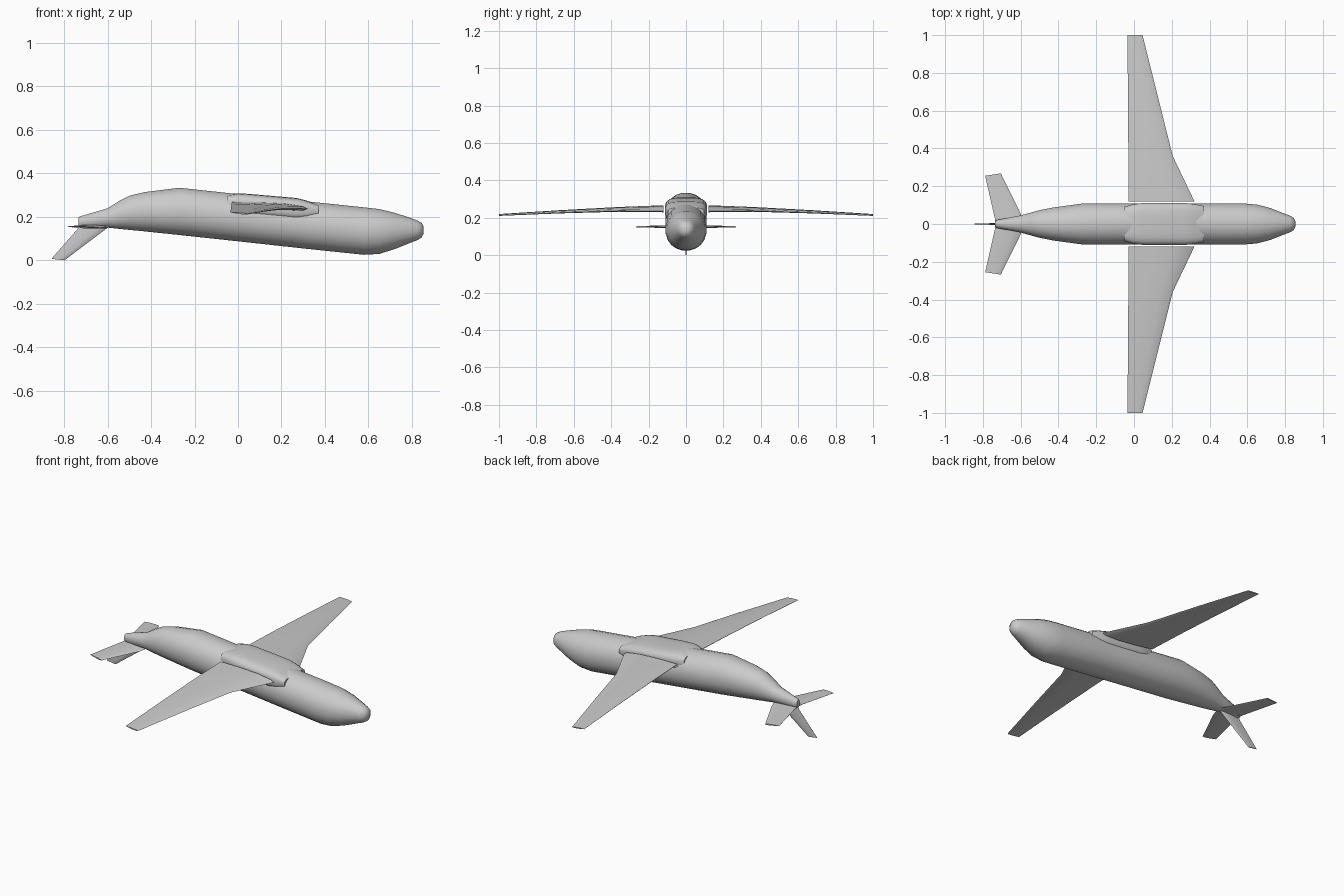
import bpy, bmesh, math
from mathutils import Vector

cube = bpy.data.objects.get("Cube")
if cube:
    bpy.data.objects.remove(cube, do_unlink=True)

grey = bpy.data.materials.new("light grey")
grey.use_nodes = True
colour = (0.6, 0.6, 0.6, 1)
grey.diffuse_color = colour
grey.node_tree.nodes["Principled BSDF"].inputs["Base Color"].default_value = colour


def skin(name, rings, angle=30, mirror=False):
    """Join equal rings of points into a closed, smooth shaded body."""
    bm = bmesh.new()
    loops = [[bm.verts.new(p) for p in ring] for ring in rings]
    n = len(loops[0])
    for a, b in zip(loops, loops[1:]):
        for i in range(n):
            j = (i + 1) % n
            bm.faces.new((a[i], a[j], b[j], b[i]))
    bm.faces.new(loops[0])
    bm.faces.new(loops[-1])
    bmesh.ops.recalc_face_normals(bm, faces=bm.faces)
    mesh = bpy.data.meshes.new(name)
    bm.to_mesh(mesh)
    bm.free()
    mesh.materials.append(grey)
    ob = bpy.data.objects.new(name, mesh)
    bpy.context.collection.objects.link(ob)
    bpy.ops.object.select_all(action="DESELECT")
    ob.select_set(True)
    bpy.context.view_layer.objects.active = ob
    bpy.ops.object.shade_smooth_by_angle(angle=math.radians(angle))
    if mirror:
        mod = ob.modifiers.new("Mirror", "MIRROR")
        mod.use_axis = (False, True, False)
    return ob


def oval(x, bottom, top, half_width, power=2.0, sides=20):
    """Cross-section across x; a higher power makes it squarer."""
    zc, hz = (bottom + top) / 2, (top - bottom) / 2
    ring = []
    for i in range(sides):
        t = math.tau * (i + 0.5) / sides
        c, s = math.cos(t), math.sin(t)
        ring.append((x,
                     half_width * math.copysign(abs(c) ** (2 / power), c),
                     zc + hz * math.copysign(abs(s) ** (2 / power), s)))
    return ring


def foil(lead, trail, thick, normal):
    """Thin wing section from leading to trailing edge."""
    a, b, n = Vector(lead), Vector(trail), Vector(normal)
    shape = [(0, 0), (.06, .3), (.3, .5), (.65, .35), (1, .04),
             (1, -.04), (.65, -.35), (.3, -.5), (.06, -.3)]
    return [a.lerp(b, t) + n * (h * thick) for t, h in shape]


# Fuselage: x, bottom, top, half width
hull = [(-0.735, .155, .198, .014), (-0.725, .150, .203, .022),
        (-0.60, .150, .240, .046), (-0.55, .144, .272, .060),
        (-0.50, .139, .298, .074), (-0.43, .132, .315, .088),
        (-0.27, .115, .335, .110), (0.0, .086, .306, .110),
        (0.33, .050, .271, .110), (0.58, .024, .245, .110),
        (0.65, .028, .237, .104), (0.72, .050, .220, .086),
        (0.79, .078, .197, .058), (0.825, .092, .184, .045),
        (0.845, .104, .173, .033), (0.855, .124, .153, .014)]
skin("fuselage", [oval(*s, power=2.1) for s in hull], 35)

# Squarer fairing where the wings meet the fuselage
saddle = [(-0.05, .215, .300, .092), (0.0, .205, .309, .106),
          (0.05, .198, .306, .112), (0.27, .180, .287, .112),
          (0.32, .185, .274, .106), (0.37, .200, .255, .096)]
skin("wing_fairing", [oval(*s, power=3.6) for s in saddle], 35)

# Main wings, drooping toward the tips
up = (0, 0, 1)
wing = [foil((.32, .12, .237), (-.028, .12, .266), .030, up),
        foil((.205, .36, .238), (-.030, .36, .257), .022, up),
        foil((.125, .68, .227), (-.032, .68, .240), .014, up),
        foil((.045, 1.0, .212), (-.035, 1.0, .220), .007, up)]
skin("wings", wing, 30, mirror=True)

# Tailplane
tail = [foil((-.59, .02, .153), (-.735, .005, .160), .014, up),
        foil((-.60, .055, .150), (-.737, .030, .160), .013, up),
        foil((-.705, .268, .149), (-.788, .255, .156), .007, up)]
skin("tailplane", tail, 30, mirror=True)

# Tail fin, hanging below
fin = [foil((-.585, 0, .165), (-.73, 0, .170), .014, (0, 1, 0)),
       foil((-.60, 0, .150), (-.738, 0, .145), .013, (0, 1, 0)),
       foil((-.795, 0, .003), (-.857, 0, .009), .006, (0, 1, 0)),
       foil((-.800, 0, .000), (-.855, 0, .006), .005, (0, 1, 0))]
skin("tail_fin", fin, 30)
